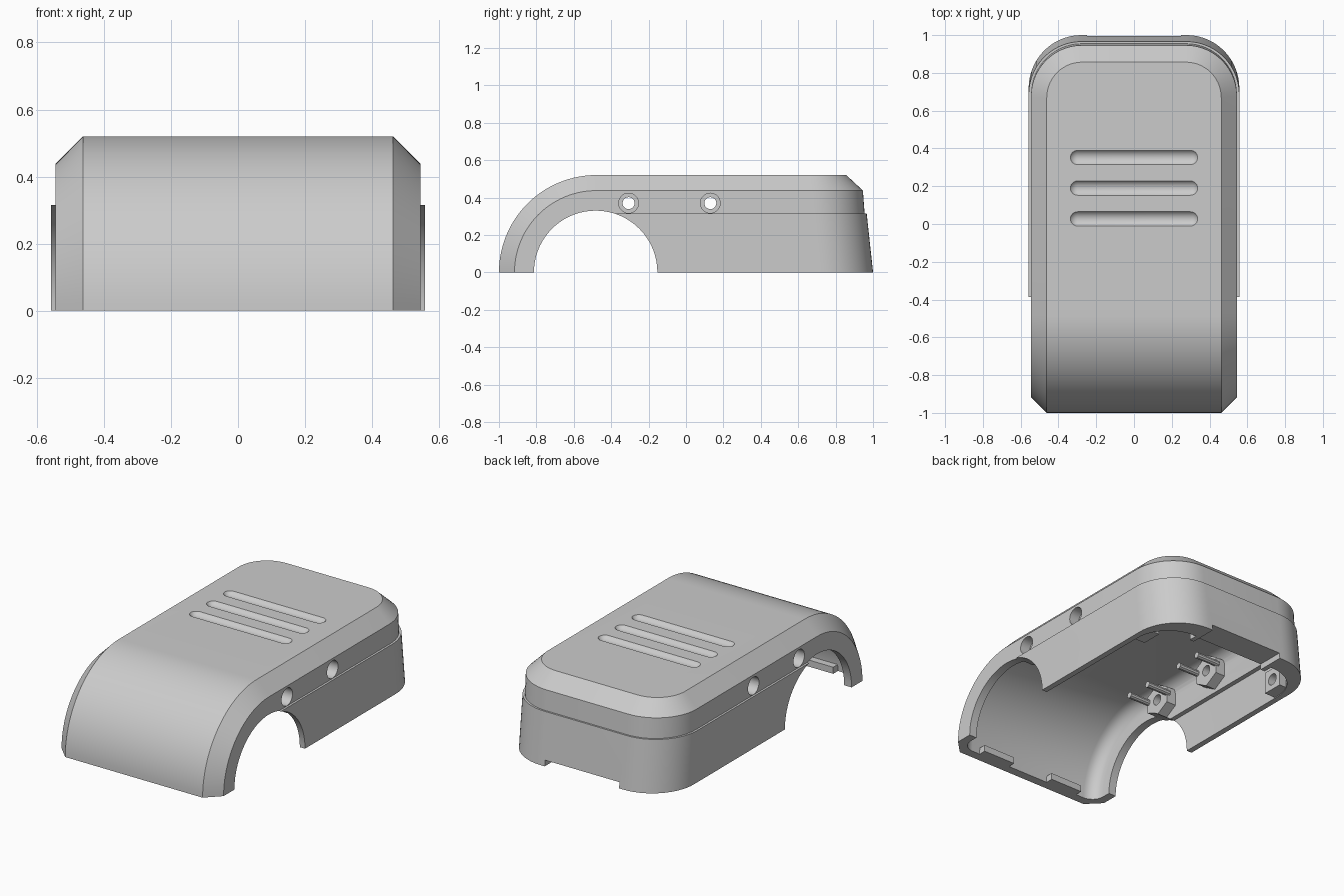
import bpy, bmesh, math
from mathutils import Matrix, Vector

if "Cube" in bpy.data.objects:
    bpy.data.objects.remove(bpy.data.objects["Cube"])

grey = bpy.data.materials.new("light_grey_plastic")
grey.diffuse_color = (0.6, 0.6, 0.6, 1)
grey.use_nodes = True
grey.node_tree.nodes["Principled BSDF"].inputs["Base Color"].default_value = grey.diffuse_color


def finish(name, bm):
    bmesh.ops.recalc_face_normals(bm, faces=bm.faces)
    me = bpy.data.meshes.new(name)
    bm.to_mesh(me)
    bm.free()
    ob = bpy.data.objects.new(name, me)
    bpy.context.collection.objects.link(ob)
    me.materials.append(grey)
    return ob


def block(name, prof, half, corner, rim_size=0, rim_segments=1):
    """Side profile (y, z) extruded in x; last two points are the back wall,
    whose upright edges are rounded; the upper rim may be chamfered or rounded."""
    bm = bmesh.new()
    L = [bm.verts.new((-half, y, z)) for y, z in prof]
    R = [bm.verts.new((half, y, z)) for y, z in prof]
    n = len(prof)
    bm.faces.new(L)
    bm.faces.new(R[::-1])
    for i in range(n):
        j = (i + 1) % n
        bm.faces.new((L[i], R[i], R[j], L[j]))
    bmesh.ops.recalc_face_normals(bm, faces=bm.faces)
    back = [bm.edges.get((s[-1], s[-2])) for s in (L, R)]
    bmesh.ops.bevel(bm, geom=back, offset=corner, segments=14, profile=0.5, affect='EDGES')
    if rim_size:
        low = min(v.co.z for v in bm.verts) + 0.001
        rim = [e for e in bm.edges if e.calc_face_angle(0) > 0.6
               and max(v.co.z for v in e.verts) > low]
        bmesh.ops.bevel(bm, geom=rim, offset=rim_size, segments=rim_segments,
                        profile=0.5, affect='EDGES')
    return finish(name, bm)


def rod(name, x0, x1, y, z, r, sides=32, spin=0):
    """Cylinder or prism along x."""
    bm = bmesh.new()
    bmesh.ops.create_cone(bm, cap_ends=True, segments=sides, radius1=r, radius2=r, depth=abs(x1 - x0),
                          matrix=Matrix.Translation(((x0 + x1) / 2, y, z))
                          @ Matrix.Rotation(math.pi / 2, 4, 'Y') @ Matrix.Rotation(spin, 4, 'Z'))
    return finish(name, bm)


def box(name, lo, hi):
    bm = bmesh.new()
    lo, hi = Vector(lo), Vector(hi)
    bmesh.ops.create_cube(bm, size=1, matrix=Matrix.Translation((lo + hi) / 2)
                          @ Matrix.Diagonal((*(hi - lo), 1)))
    return finish(name, bm)


def capsule(name, half, y, z, r):
    bm = bmesh.new()
    bmesh.ops.create_uvsphere(bm, u_segments=32, v_segments=16, radius=r,
                              matrix=Matrix.Rotation(math.pi / 2, 4, 'Y'))
    mid_edges = [e for e in bm.edges if all(abs(v.co.x) < 1e-5 for v in e.verts)]
    bmesh.ops.split_edges(bm, edges=mid_edges)
    for f in bm.faces:
        f.tag = f.calc_center_median().x > 0
    for v in bm.verts:
        v.co += Vector((half - r if v.link_faces[0].tag else r - half, y, z))
    ends = [e for e in bm.edges if e.is_boundary]
    bmesh.ops.bridge_loops(bm, edges=ends)
    return finish(name, bm)


def boolean(ob, tool, op='DIFFERENCE', keep=False):
    m = ob.modifiers.new("bool", 'BOOLEAN')
    m.operation, m.object, m.solver = op, tool, 'EXACT'
    bpy.context.view_layer.objects.active = ob
    bpy.ops.object.modifier_apply(modifier=m.name)
    if not keep:
        bpy.data.objects.remove(tool)


def shell_profile(r, low, top_back, low_back):
    arc = [(-0.48 - r * math.cos(a), r * math.sin(a))
           for a in (math.pi / 2 * i / 28 for i in range(29))]
    return [(-0.48 - r, low)] + arc + [(top_back, r), (low_back, low)]


# Outer shell with the wider lower skirt
shell = block("shell", shell_profile(0.52, -0.1, 0.94, 0.985), 0.545, 0.27, 0.083)
boolean(shell, block("skirt", [(-0.39, -0.1), (-0.39, 0.315), (0.966, 0.315), (1.011, -0.1)],
                     0.558, 0.28), 'UNION')

# Hollow inside with rounded edges, thinner skirt walls, level bottom
boolean(shell, block("cavity", shell_profile(0.465, -0.2, 0.88, 0.88), 0.495, 0.21, 0.08, 6))
boolean(shell, block("skirt_recess", [(-0.45, -0.2), (-0.45, 0.25), (0.885, 0.25), (0.885, -0.2)],
                     0.523, 0.23))
boolean(shell, box("floor_cut", (-2, -2, -1), (2, 2, 0)))

# Ledge and shallow notch under the back wall
boolean(shell, box("back_ledge", (-0.28, 0.83, 0.0), (0.28, 0.93, 0.09)), 'UNION')
boolean(shell, box("back_notch", (-0.25, 0.7, -0.1), (0.25, 1.2, 0.036)))

# Shallow rounded grooves in the top
for y in (0.027, 0.19, 0.352):
    boolean(shell, capsule("groove", 0.345, y, 0.546, 0.046))

# Hexagonal screw bosses with two prongs each
solid = [shell]
for s in (-1, 1):
    for y in (-0.307, 0.13):
        solid.append(rod("hex_boss", s * 0.43, s * 0.51, y, 0.37, 0.1, 6, math.pi / 2))
        for dy in (-0.08, 0.08):
            rod("boss_prong", s * 0.29, s * 0.45, y + dy, 0.385, 0.019, 10)

# Wheel arch, screw holes and counterbores
cuts = [rod("arch_cut", -1, 1, -0.483, 0, 0.33, 72)]
for y in (-0.307, 0.13):
    cuts.append(rod("hole_cut", -1, 1, y, 0.37, 0.032, 28))
    for s in (-1, 1):
        cuts.append(rod("counterbore", s * 0.48, s * 0.8, y, 0.37, 0.053, 28))
for ob in solid:
    for c in cuts:
        boolean(ob, c, keep=True)
for c in cuts:
    bpy.data.objects.remove(c)

# Clip tabs inside the front edge and bored blocks near the back corners
for s in (-1, 1):
    box("front_tab", (s * 0.25 - 0.11, -0.96, 0.0), (s * 0.25 + 0.11, -0.9, 0.04))
    clip = box("corner_block", (s * 0.49 - 0.04, 0.63, 0.005), (s * 0.49 + 0.04, 0.76, 0.14))
    boolean(clip, rod("clip_bore", s * 0.40, s * 0.50, 0.695, 0.07, 0.035, 20))

# Smooth curved faces, keep hard edges
bpy.ops.object.select_all(action='SELECT')
bpy.context.view_layer.objects.active = shell
bpy.ops.object.shade_smooth_by_angle(angle=math.radians(30))
